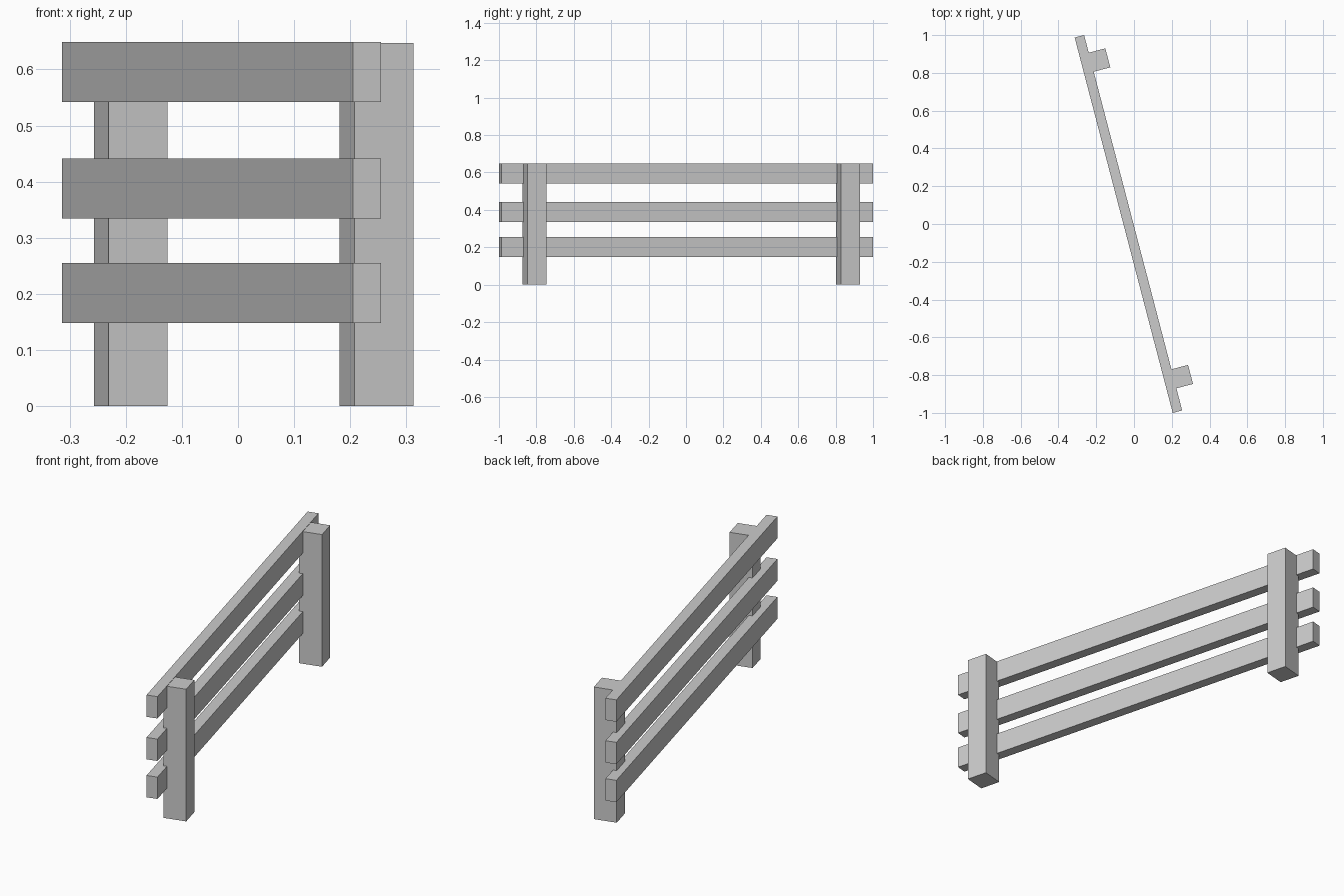
import bpy, bmesh
from math import radians
from mathutils import Matrix, Vector

if "Cube" in bpy.data.objects:
    bpy.data.objects.remove(bpy.data.objects["Cube"])

# the fence runs along its local y, turned about z
FRAME = Matrix.Translation((-0.0295, 0, 0)) @ Matrix.Rotation(radians(14.64), 4, 'Z')


def beam(name, centre, size):
    bm = bmesh.new()
    bmesh.ops.create_cube(bm, size=1)
    bmesh.ops.scale(bm, vec=Vector(size), verts=bm.verts)
    mesh = bpy.data.meshes.new(name)
    bm.to_mesh(mesh)
    bm.free()
    ob = bpy.data.objects.new(name, mesh)
    ob.matrix_world = FRAME @ Matrix.Translation(centre)
    bpy.context.collection.objects.link(ob)


# three horizontal rails
for name, z in (("lower_rail", 0.2015), ("middle_rail", 0.3875), ("upper_rail", 0.5955)):
    beam(name, (0, 0, z), (0.0517, 2.054, 0.107))

# two posts, let slightly into the rails
for name, y in (("near_post", -0.8537), ("far_post", 0.8785)):
    beam(name, (0.0625, y, 0.3235), (0.1085, 0.104, 0.647))
